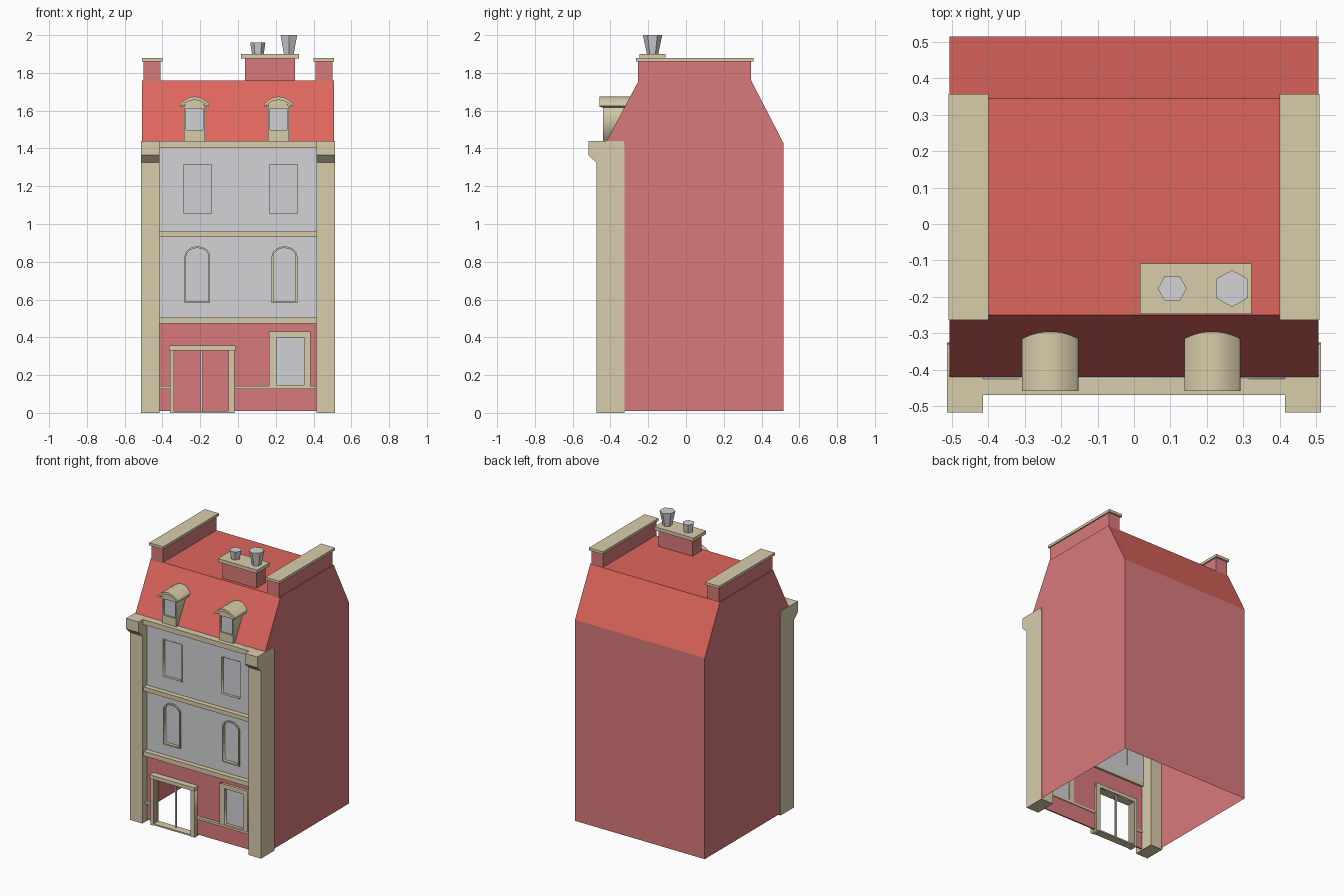
import bpy, bmesh, math
from mathutils import Matrix

cube = bpy.data.objects.get("Cube")
if cube:
    bpy.data.objects.remove(cube, do_unlink=True)


def material(name, r, g, b):
    m = bpy.data.materials.new(name)
    col = [(c / 255 / 12.92 if c < 11 else ((c / 255 + 0.055) / 1.055) ** 2.4) for c in (r, g, b)] + [1]
    m.diffuse_color = col
    m.use_nodes = True
    m.node_tree.nodes["Principled BSDF"].inputs["Base Color"].default_value = col
    return m


BRICK = material("brick red", 217, 122, 123)
ROOF = material("roof red", 222, 102, 93)
STONE = material("tan stone", 217, 205, 171)
GREY = material("grey plaster", 212, 212, 214)
GLASS = material("window grey", 208, 209, 214)


def finish(name, bm, *mats):
    bmesh.ops.recalc_face_normals(bm, faces=bm.faces)
    me = bpy.data.meshes.new(name)
    bm.to_mesh(me)
    bm.free()
    for m in mats:
        me.materials.append(m)
    ob = bpy.data.objects.new(name, me)
    bpy.context.collection.objects.link(ob)
    return ob


def box(name, x, y, z, mat):
    bm = bmesh.new()
    bmesh.ops.create_cube(bm, size=1)
    for v in bm.verts:
        v.co = [lo + (c + 0.5) * (hi - lo) for c, (lo, hi) in zip(v.co, (x, y, z))]
    return finish(name, bm, mat)


def panel(name, outlines, front, back, mat):
    """Upright slab in the x-z plane; outlines after the first are holes."""
    cu = bpy.data.curves.new(name, 'CURVE')
    cu.dimensions = '2D'
    cu.fill_mode = 'BOTH'
    cu.extrude = (back - front) / 2
    for pts in outlines:
        s = cu.splines.new('POLY')
        s.points.add(len(pts) - 1)
        for p, (x, z) in zip(s.points, pts):
            p.co = (x, z, 0, 1)
        s.use_cyclic_u = True
    tmp = bpy.data.objects.new(name + " helper", cu)
    bpy.context.collection.objects.link(tmp)
    me = bpy.data.meshes.new_from_object(tmp.evaluated_get(bpy.context.evaluated_depsgraph_get()))
    bpy.data.objects.remove(tmp, do_unlink=True)
    bm = bmesh.new()
    bm.from_mesh(me)
    bpy.data.meshes.remove(me)
    bmesh.ops.remove_doubles(bm, verts=bm.verts, dist=0.00005)
    bm.transform(Matrix.Translation((0, (front + back) / 2, 0)) @ Matrix.Rotation(math.pi / 2, 4, 'X'))
    return finish(name, bm, mat)


def rect(x0, x1, z0, z1):
    return [(x0, z0), (x1, z0), (x1, z1), (x0, z1)]


def curve_top(cx, half, spring, rise, power, n=8):
    us = [math.cos(math.pi * i / n) for i in range(n + 1)]
    return [(cx + half * u, spring + rise * max(0, 1 - u * u) ** power) for u in us]


def arch(cx, half, z0, spring, rise, power=0.5):
    return [(cx - half, z0), (cx + half, z0)] + curve_top(cx, half, spring, rise, power)


def extrude_x(name, profile, x0, x1, mats, open_edges=()):
    """Sweep a y-z profile along x, leaving out the listed edges."""
    bm = bmesh.new()
    a, b = [[bm.verts.new((x, y, z)) for y, z in profile] for x in (x0, x1)]
    bm.faces.new(a)
    bm.faces.new(b)
    n = len(profile)
    for i in range(n):
        if i not in open_edges:
            j = (i + 1) % n
            bm.faces.new((a[i], a[j], b[j], b[i]))
    return finish(name, bm, *mats)


# Hollow house shell: open below, front wall made separately
WALL = -0.425
shell = extrude_x("house_shell", [(WALL, 0.01), (0.515, 0.01), (0.515, 1.43), (0.345, 1.76),
                                  (-0.25, 1.76), (-0.42, 1.44)], -0.507, 0.507, (BRICK, ROOF), (0, 5))
for f in shell.data.polygons:
    f.material_index = int(abs(f.normal.z) > 0.1)

# Corner piers with flared caps, roof parapets
for side, s in (("right", -1), ("left", 1)):
    extrude_x(side + "_pier", [(-0.325, 0), (-0.475, 0), (-0.475, 1.325), (-0.517, 1.365),
                               (-0.517, 1.44), (-0.33, 1.44), (-0.325, 1.4)], s * 0.415, s * 0.513, (STONE,))
    xs = sorted((s * 0.41, s * 0.5))
    box(side + "_parapet", xs, (-0.254, 0.343), (1.755, 1.86), BRICK)
    xs = sorted((s * 0.4, s * 0.509))
    box(side + "_parapet_cap", xs, (-0.264, 0.357), (1.86, 1.878), STONE)

# Front wall, one panel per storey, with openings
door_hole = rect(-0.34, -0.05, 0.01, 0.33)
shop_hole = rect(0.205, 0.35, 0.148, 0.4)
ground = [(-0.45, 0.01), (-0.34, 0.01), (-0.34, 0.33), (-0.05, 0.33), (-0.05, 0.01),
          (0.45, 0.01), (0.45, 0.49), (-0.45, 0.49)]
panel("ground_wall", [ground, shop_hole], WALL, WALL + 0.01, BRICK)
arched = [arch(cx, 0.066, 0.583, 0.828, 0.052) for cx in (-0.215, 0.246)]
square = [rect(cx - 0.076, cx + 0.076, 1.052, 1.32) for cx in (-0.215, 0.242)]
panel("upper_wall", [rect(-0.45, 0.45, 0.49, 1.44)] + arched + square, WALL, WALL + 0.025, GREY)

# Upper windows: thin stone reveals and set-back panes
for side, cx, cy in (("right", -0.215, -0.215), ("left", 0.246, 0.242)):
    panel(side + "_arched_frame", [arch(cx, 0.068, 0.581, 0.828, 0.054),
                                   arch(cx, 0.059, 0.59, 0.828, 0.045)], WALL - 0.01, WALL + 0.02, STONE)
    panel(side + "_arched_pane", [arch(cx, 0.066, 0.583, 0.828, 0.052)], WALL + 0.012, WALL + 0.02, GLASS)
    panel(side + "_square_frame", [rect(cy - 0.077, cy + 0.077, 1.051, 1.321),
                                   rect(cy - 0.072, cy + 0.072, 1.056, 1.316)], WALL - 0.001, WALL + 0.024, STONE)
    panel(side + "_square_pane", [rect(cy - 0.075, cy + 0.075, 1.053, 1.319)], WALL + 0.018, WALL + 0.024, GLASS)

# Horizontal mouldings
for name, z, front in (("lower_band", (0.472, 0.505), -0.46), ("middle_band", (0.93, 0.96), -0.46),
                       ("cornice", (1.405, 1.44), -0.47)):
    box(name, (-0.416, 0.416), (front, -0.4), z, STONE)
for name, x in (("right_sill_belt", (-0.416, -0.36)), ("left_sill_belt", (-0.02, 0.416))):
    box(name, x, (-0.445, -0.41), (0.127, 0.142), STONE)

# Doorway and ground floor window
panel("door_frame", [[(-0.36, 0), (-0.34, 0), (-0.34, 0.33), (-0.05, 0.33), (-0.05, 0),
                      (-0.018, 0), (-0.018, 0.355), (-0.36, 0.355)]], -0.46, -0.4, STONE)
box("door_lintel", (-0.366, -0.014), (-0.468, -0.41), (0.33, 0.356), STONE)
box("door_threshold", (-0.34, -0.05), (-0.455, -0.4), (0, 0.01), STONE)
box("door_bar", (-0.198, -0.188), (-0.42, -0.41), (0.01, 0.33), GREY)
panel("shop_window_frame", [rect(0.165, 0.385, 0.14, 0.43), shop_hole], -0.443, -0.41, STONE)
panel("shop_window_pane", [shop_hole], -0.422, -0.414, GLASS)

# Dormers
for side, cx in (("right", -0.23), ("left", 0.215)):
    opening = rect(cx - 0.045, cx + 0.045, 1.497, 1.612)
    panel(side + "_dormer", [arch(cx, 0.055, 1.43, 1.625, 0.028, 1), opening], -0.44, -0.31, STONE)
    panel(side + "_dormer_pane", [opening], -0.428, -0.42, GLASS)
    for part, half, z, rise, thick, front in (("hood", 0.077, 1.637, 0.038, 0.018, -0.458),
                                              ("hood_trim", 0.065, 1.63, 0.032, 0.012, -0.447)):
        lower = curve_top(cx, half, z - thick, rise, 1)
        panel(f"{side}_dormer_{part}", [curve_top(cx, half, z, rise, 1) + lower[::-1]], front, -0.297, STONE)

# Chimney stack with two six-sided pots
box("chimney", (0.037, 0.303), (-0.228, -0.125), (1.755, 1.876), BRICK)
box("chimney_cap", (0.016, 0.323), (-0.247, -0.108), (1.876, 1.9), STONE)
for name, x, r0, r1, top, turn in (("small_pot", 0.105, 0.031, 0.04, 1.96, math.pi / 6),
                                   ("tall_pot", 0.269, 0.03, 0.051, 2.0, 0)):
    bm = bmesh.new()
    bmesh.ops.create_cone(bm, cap_ends=True, segments=6, radius1=r0, radius2=r1, depth=top - 1.9,
                          matrix=Matrix.Translation((x, -0.177, (top + 1.9) / 2)) @ Matrix.Rotation(turn, 4, 'Z'))
    finish(name, bm, GREY)
